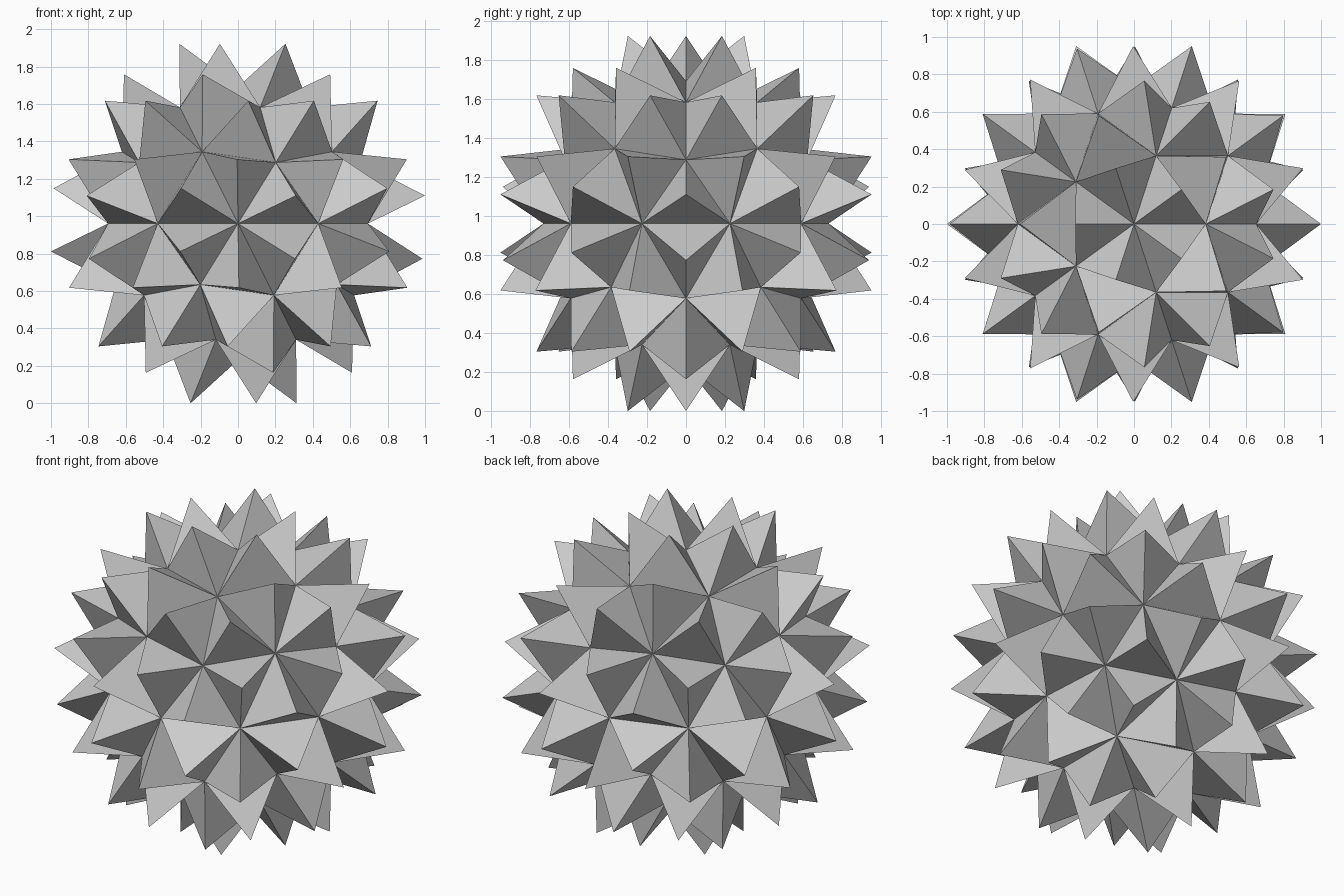
import bpy, bmesh
from mathutils import Matrix

if "Cube" in bpy.data.objects:
    bpy.data.objects.remove(bpy.data.objects["Cube"])

RADIUS = 0.73     # core ball radius
SPIKE = 0.322     # spike height above each face
CENTRE_Z = 0.961

# Core ball: 80 triangular faces
bm = bmesh.new()
bmesh.ops.create_icosphere(bm, subdivisions=2, radius=RADIUS)
bm.normal_update()

# Raise a three-sided spike on every face
bmesh.ops.poke(bm, faces=bm.faces[:], offset=SPIKE, center_mode='MEAN',
               use_relative_offset=False)
bmesh.ops.translate(bm, verts=bm.verts[:], vec=(0, 0, CENTRE_Z))
bm.normal_update()

mesh = bpy.data.meshes.new("spiked_ball")
bm.to_mesh(mesh)
bm.free()
ball = bpy.data.objects.new("spiked_ball", mesh)
bpy.context.collection.objects.link(ball)
